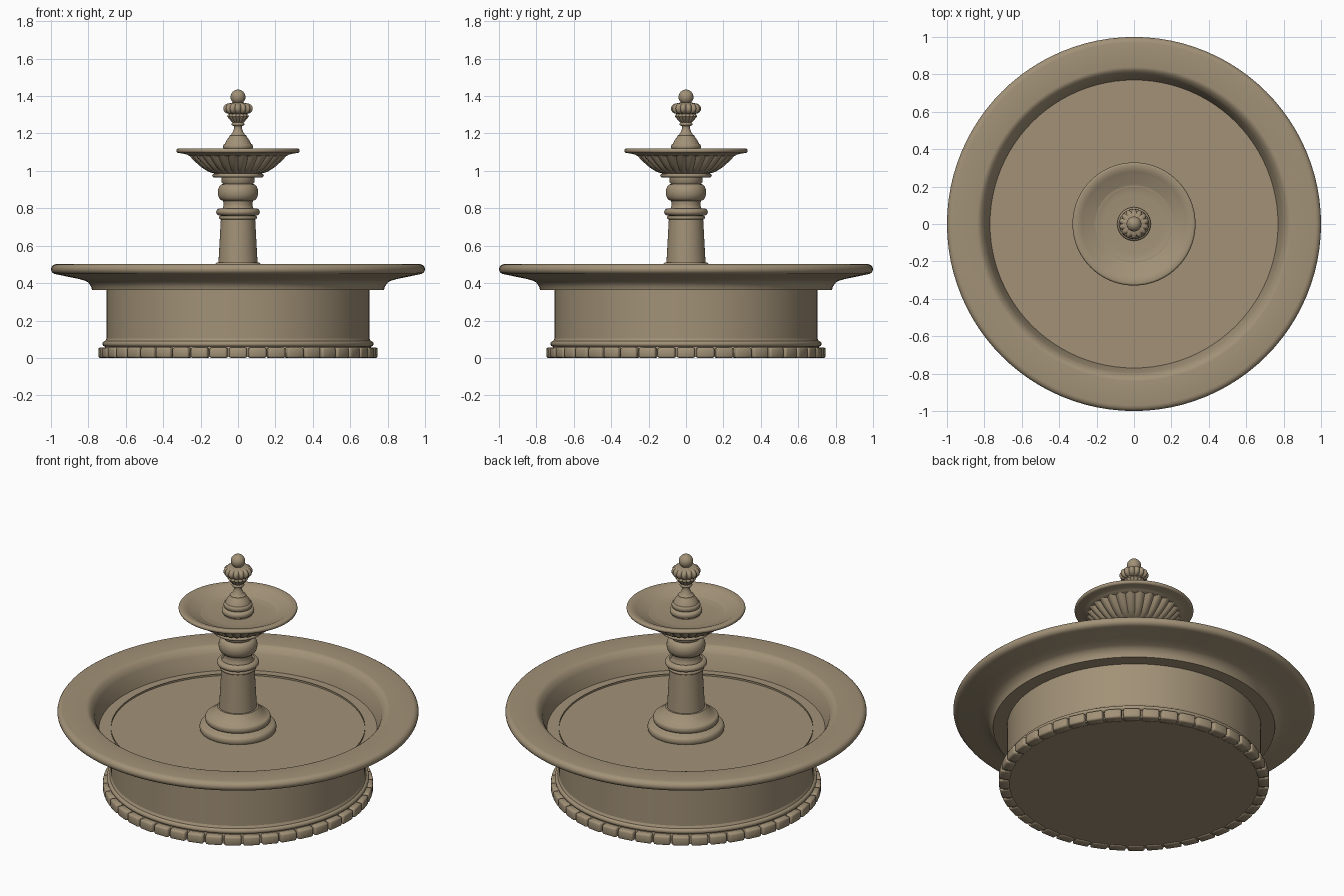
import bpy
import bmesh
from math import sin, cos, pi, radians
from mathutils import Matrix, Vector

if "Cube" in bpy.data.objects:
    bpy.data.objects.remove(bpy.data.objects["Cube"], do_unlink=True)

# Single stone colour
stone = bpy.data.materials.new("warm sandstone")
stone.use_nodes = True
stone.diffuse_color = (0.36, 0.285, 0.185, 1)
shader = stone.node_tree.nodes["Principled BSDF"]
shader.inputs["Base Color"].default_value = stone.diffuse_color
shader.inputs["Roughness"].default_value = 0.8


class Profile:
    """Outline of a turned part, drawn upwards as a chain of mouldings."""

    def __init__(self, radius, height):
        self.points = [(radius, height)]

    def ledge(self, radius):
        """Flat step to a new radius."""
        self.points.append((radius, self.points[-1][1]))
        return self

    def taper(self, radius, rise):
        """Straight run to a new radius."""
        self.points.append((radius, self.points[-1][1] + rise))
        return self

    def flare(self, radius, rise, power, steps=6):
        """Curved run to a new radius; power sets how the height builds up."""
        start, base = self.points[-1]
        for i in range(1, steps + 1):
            t = i / steps
            self.points.append((start + (radius - start) * t, base + rise * t ** power))
        return self

    def bead(self, rise, bulge, steps=8):
        """Half-round swelling that returns to the same radius."""
        start, base = self.points[-1]
        for i in range(1, steps + 1):
            a = pi * i / steps
            self.points.append((start + bulge * sin(a), base + rise * (1 - cos(a)) / 2))
        return self


def finish(name, bm, angle):
    bmesh.ops.remove_doubles(bm, verts=bm.verts, dist=0.0001)
    bmesh.ops.recalc_face_normals(bm, faces=bm.faces)
    mesh = bpy.data.meshes.new(name)
    bm.to_mesh(mesh)
    bm.free()
    mesh.materials.append(stone)
    obj = bpy.data.objects.new(name, mesh)
    bpy.context.collection.objects.link(obj)
    bpy.ops.object.select_all(action="DESELECT")
    obj.select_set(True)
    bpy.context.view_layer.objects.active = obj
    bpy.ops.object.shade_smooth_by_angle(angle=radians(angle))


def lathe(name, profile, segments=96, lobes=0, depth=0.0):
    """Revolve a profile; lobes scallop its radius into rounded flutes."""
    bm = bmesh.new()
    rings = []
    for radius, height in profile.points:
        ring = []
        for i in range(segments):
            a = 2 * pi * i / segments
            groove = depth * (1 - abs(sin(lobes * a / 2)))
            r = radius * (1 - groove)
            ring.append(bm.verts.new((r * cos(a), r * sin(a), height)))
        rings.append(ring)
    for low, high in zip(rings, rings[1:]):
        for i in range(segments):
            j = (i + 1) % segments
            bm.faces.new((low[i], low[j], high[j], high[i]))
    finish(name, bm, angle=40)


# Plinth: flat underside and stepped mouldings
plinth = Profile(radius=0, height=0.005).ledge(radius=0.725)
plinth.taper(radius=0.71, rise=0.055).bead(rise=0.03, bulge=0.015)
plinth.taper(radius=0.7, rise=0.02).ledge(radius=0.66)
lathe("plinth", plinth)

# Ring of rounded blocks around the plinth
bm = bmesh.new()
block_count = 44
block_size = Vector((0.06, 0.094, 0.056))
for i in range(block_count):
    block = bmesh.ops.create_cube(bm, size=1)["verts"]
    bmesh.ops.scale(bm, vec=block_size, verts=block)
    bmesh.ops.translate(bm, vec=Vector((0.717, 0, block_size.z / 2)), verts=block)
    turn = Matrix.Rotation(2 * pi * i / block_count, 3, "Z")
    bmesh.ops.rotate(bm, cent=Vector(), matrix=turn, verts=block)
bmesh.ops.bevel(bm, geom=bm.edges[:], offset=0.01, segments=2, profile=0.5, affect="EDGES")
finish("plinth_blocks", bm, angle=50)

# Drum wall
lathe("basin_wall", Profile(radius=0.703, height=0.1).taper(radius=0.703, rise=0.28))

# Basin: moulding under the rim, broad lip, inner wall and floor
basin = Profile(radius=0.69, height=0.362).ledge(radius=0.78)
basin.taper(radius=0.785, rise=0.02).flare(radius=0.9, rise=0.05, power=0.4)
basin.taper(radius=0.97, rise=0.015).bead(rise=0.055, bulge=0.03)
basin.taper(radius=0.84, rise=-0.003).flare(radius=0.795, rise=-0.04, power=2)
basin.taper(radius=0.77, rise=-0.09).ledge(radius=0)
lathe("basin", basin)

# Stepped foot of the column
foot = Profile(radius=0.195, height=0.36).bead(rise=0.05, bulge=0.018)
foot.taper(radius=0.17, rise=0.01).bead(rise=0.04, bulge=0.012)
foot.flare(radius=0.115, rise=0.05, power=1.5).ledge(radius=0.1)
lathe("column_foot", foot)

# Tapered shaft with a double collar
shaft = Profile(radius=0.105, height=0.5).taper(radius=0.092, rise=0.24)
shaft.bead(rise=0.02, bulge=0.01).bead(rise=0.04, bulge=0.025)
lathe("column_shaft", shaft, segments=64)

# Turned neck with a round swelling, cap and ring below the bowl
neck = Profile(radius=0.09, height=0.79).flare(radius=0.076, rise=0.03, power=2)
neck.taper(radius=0.08, rise=0.02).bead(rise=0.09, bulge=0.028)
neck.taper(radius=0.088, rise=0.01).taper(radius=0.088, rise=0.025)
neck.ledge(radius=0.125).bead(rise=0.02, bulge=0.013).ledge(radius=0.09)
lathe("column_neck", neck, segments=64)

# Fluted underside of the upper bowl
underside = Profile(radius=0.1, height=0.98).taper(radius=0.135, rise=0.008)
underside.flare(radius=0.268, rise=0.1, power=1.5)
lathe("bowl_underside", underside, segments=224, lobes=28, depth=0.07)

# Upper bowl lip and dish
dish = Profile(radius=0.2, height=1.08).ledge(radius=0.262)
dish.flare(radius=0.318, rise=0.016, power=0.5).bead(rise=0.024, bulge=0.011)
dish.taper(radius=0.295, rise=-0.002).flare(radius=0.2, rise=-0.04, power=0.9)
dish.taper(radius=0.16, rise=-0.004).ledge(radius=0)
lathe("bowl_dish", dish)

# Finial stem: two beads, bell, thin waist and collar
stem = Profile(radius=0.08, height=1.07).taper(radius=0.08, rise=0.01)
stem.bead(rise=0.03, bulge=0.01).taper(radius=0.07, rise=0.005)
stem.bead(rise=0.03, bulge=0.01).flare(radius=0.045, rise=0.04, power=0.8)
stem.taper(radius=0.045, rise=0.005).flare(radius=0.02, rise=0.04, power=2)
stem.taper(radius=0.022, rise=0.01).bead(rise=0.02, bulge=0.013)
lathe("finial_stem", stem, segments=40)

# Lobed cup and urn
cup = Profile(radius=0.022, height=1.252).flare(radius=0.06, rise=0.04, power=1.2)
cup.flare(radius=0.04, rise=0.02, power=0.6)
lathe("finial_cup", cup, segments=112, lobes=14, depth=0.12)
urn = Profile(radius=0.05, height=1.305).bead(rise=0.056, bulge=0.031)
urn.taper(radius=0.025, rise=0.005)
lathe("finial_urn", urn, segments=112, lobes=14, depth=0.14)

# Ball on top
lathe("finial_ball", Profile(radius=0, height=1.355).bead(rise=0.08, bulge=0.04, steps=16),
      segments=32)
